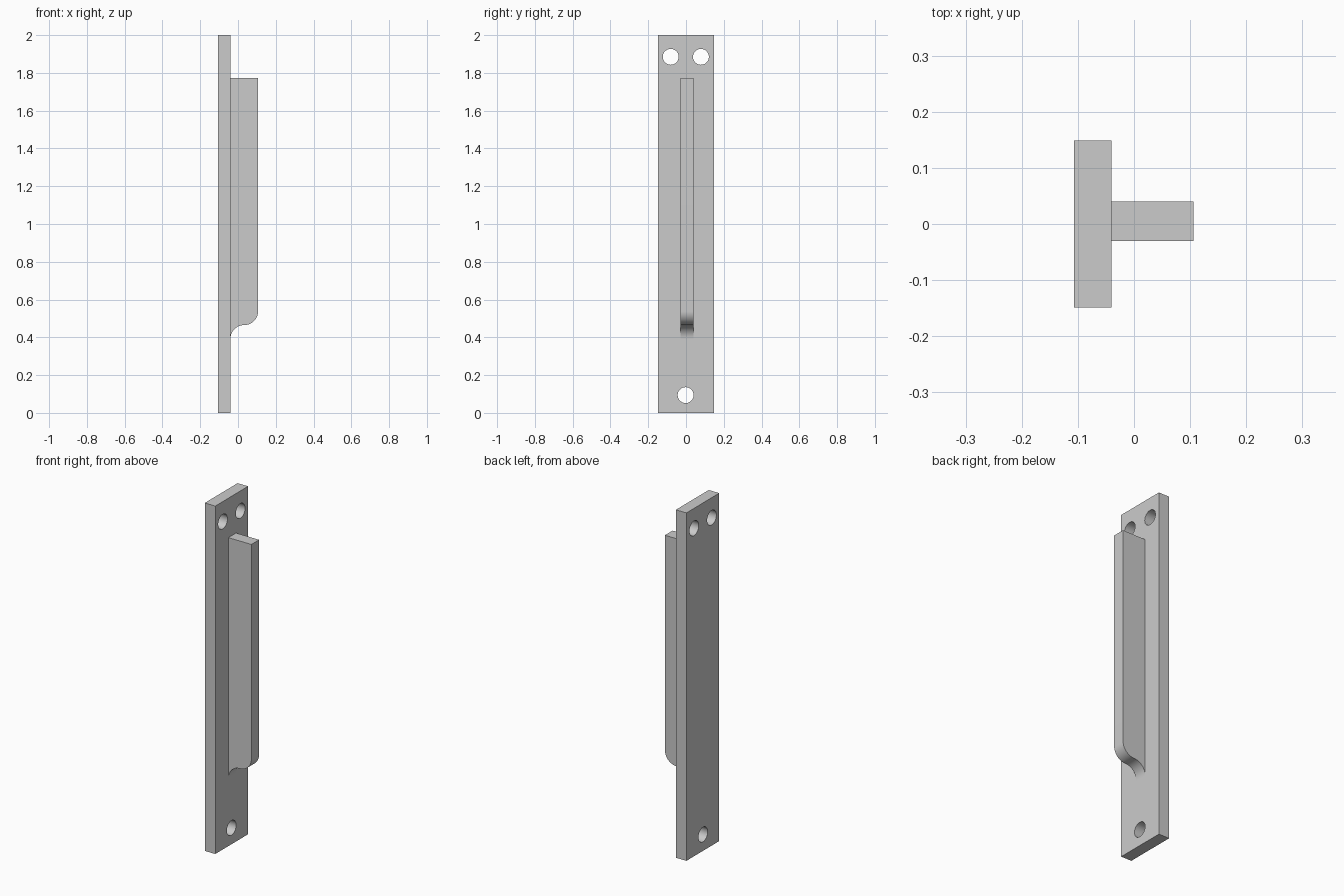
import bpy, bmesh
from math import sin, cos, pi, radians

cube = bpy.data.objects.get("Cube")
if cube:
    bpy.data.objects.remove(cube, do_unlink=True)

grey = bpy.data.materials.new("plain grey")
grey.use_nodes = True
colour = (0.6, 0.6, 0.6, 1)
grey.diffuse_color = colour
grey.node_tree.nodes["Principled BSDF"].inputs["Base Color"].default_value = colour

BACK, FACE, EDGE = -0.107, -0.04, 0.106


def extrude(name, profile, offset):
    """Make a solid by sweeping a closed outline along an offset."""
    bm = bmesh.new()
    face = bm.faces.new([bm.verts.new(p) for p in profile])
    swept = bmesh.ops.extrude_face_region(bm, geom=[face])["geom"]
    bmesh.ops.translate(bm, vec=offset,
                        verts=[v for v in swept if isinstance(v, bmesh.types.BMVert)])
    bmesh.ops.recalc_face_normals(bm, faces=bm.faces)
    mesh = bpy.data.meshes.new(name)
    bm.to_mesh(mesh)
    bm.free()
    mesh.materials.append(grey)
    ob = bpy.data.objects.new(name, mesh)
    bpy.context.collection.objects.link(ob)
    return ob


def smooth(ob):
    bpy.ops.object.select_all(action="DESELECT")
    ob.select_set(True)
    bpy.context.view_layer.objects.active = ob
    bpy.ops.object.shade_smooth_by_angle(angle=radians(30))


# Flat mounting plate
outline = [(BACK, -0.149, 0), (BACK, 0.149, 0), (BACK, 0.149, 2), (BACK, -0.149, 2)]
plate = extrude("mounting_plate", outline, (FACE - BACK, 0, 0))

# Three screw holes through the plate
for i, (y, z) in enumerate([(-0.081, 1.885), (0.079, 1.885), (-0.002, 0.094)]):
    ring = [(BACK - 0.1, y + 0.042 * cos(a), z + 0.042 * sin(a))
            for a in (2 * pi * k / 48 for k in range(48))]
    cutter = extrude(f"hole_cutter_{i + 1}", ring, (0.3, 0, 0))
    cutter.hide_render = True
    cut = plate.modifiers.new("screw hole", "BOOLEAN")
    cut.operation = "DIFFERENCE"
    cut.solver = "EXACT"
    cut.object = cutter

# Apply the cuts, then remove the cutters
bpy.context.view_layer.update()
cut_mesh = bpy.data.meshes.new_from_object(
    plate.evaluated_get(bpy.context.evaluated_depsgraph_get()))
plate.modifiers.clear()
plate.data = cut_mesh
for ob in [o for o in bpy.data.objects if o.name.startswith("hole_cutter")]:
    bpy.data.objects.remove(ob, do_unlink=True)
smooth(plate)

# Upright grip rib, its foot an S-curve of two quarter arcs
r = (EDGE - FACE) / 2
mid = 0.465
steps = [k * pi / 32 for k in range(17)]
foot = [(FACE + r - r * cos(a), -0.03, mid - r + r * sin(a)) for a in steps]
foot += [(EDGE - r + r * sin(a), -0.03, mid + r - r * cos(a)) for a in steps[1:]]
rib = extrude("grip_rib", foot + [(EDGE, -0.03, 1.773), (FACE, -0.03, 1.773)],
              (0, 0.07, 0))
smooth(rib)
